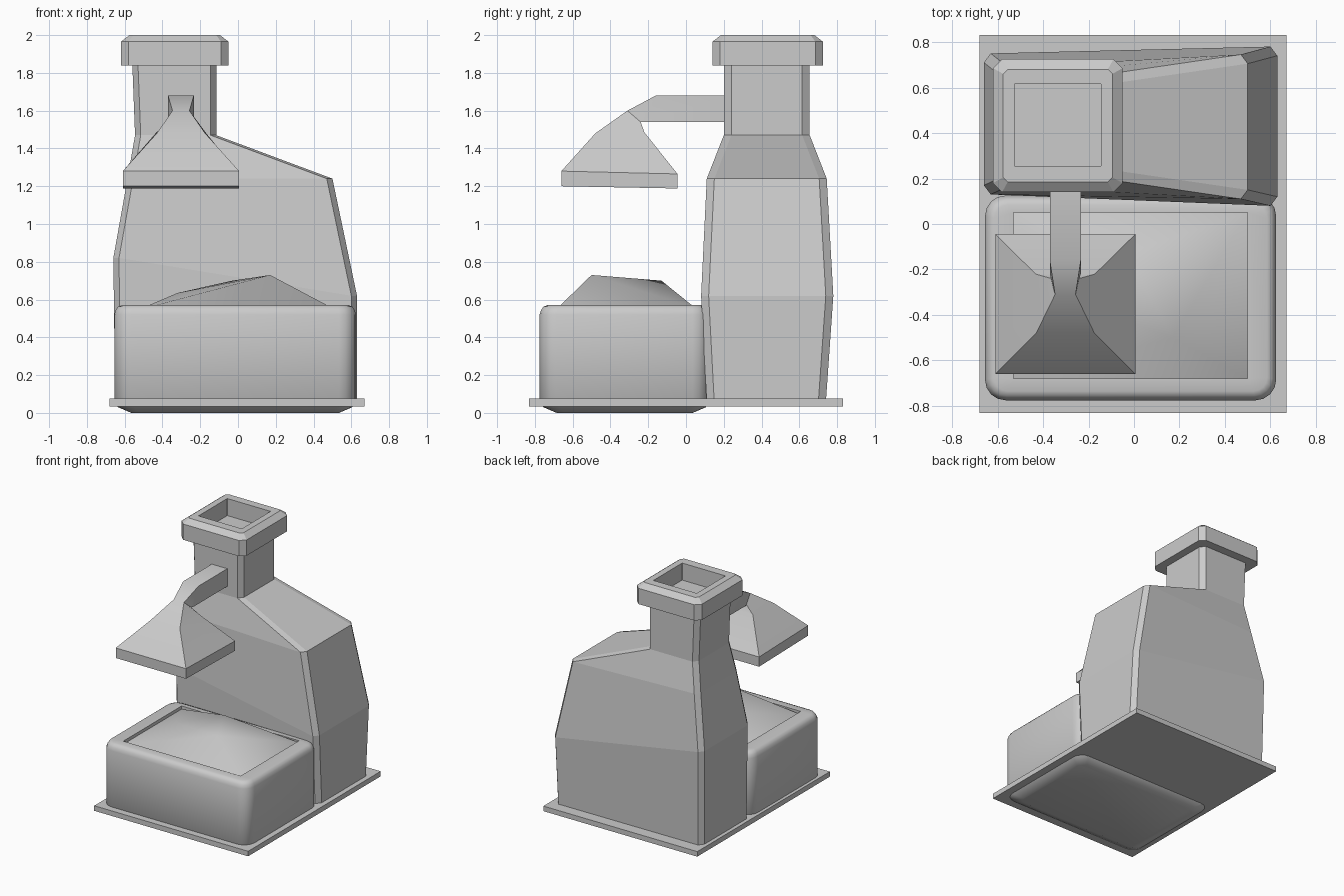
import bpy, bmesh, math

if "Cube" in bpy.data.objects:
    bpy.data.objects.remove(bpy.data.objects["Cube"])


def make(name, verts, faces, smooth=None):
    me = bpy.data.meshes.new(name)
    me.from_pydata(verts, [], faces)
    bm = bmesh.new()
    bm.from_mesh(me)
    bmesh.ops.recalc_face_normals(bm, faces=bm.faces)
    bm.to_mesh(me)
    bm.free()
    ob = bpy.data.objects.new(name, me)
    bpy.context.collection.objects.link(ob)
    if smooth:
        bpy.ops.object.select_all(action='DESELECT')
        ob.select_set(True)
        bpy.context.view_layer.objects.active = ob
        bpy.ops.object.shade_smooth_by_angle(angle=math.radians(smooth))
    return ob


def loft(name, rings, smooth=None):
    """Skin equal-sized rings and cap both ends."""
    n = len(rings[0])
    verts = [p for r in rings for p in r]
    faces = [(k * n + i, k * n + (i + 1) % n, (k + 1) * n + (i + 1) % n, (k + 1) * n + i)
             for k in range(len(rings) - 1) for i in range(n)]
    faces += [tuple(range(n)), tuple(range(len(verts) - n, len(verts)))]
    return make(name, verts, faces, smooth)


def rect_ring(x0, x1, y0, y1, z, r, seg):
    """Rectangle outline with rounded (or chamfered, seg=1) corners."""
    pts = []
    corners = [(x1 - r, y1 - r), (x0 + r, y1 - r), (x0 + r, y0 + r), (x1 - r, y0 + r)]
    for c, (cx, cy) in enumerate(corners):
        for s in range(seg + 1):
            a = math.pi / 2 * (c + s / seg)
            pts.append((cx + r * math.cos(a), cy + r * math.sin(a), z))
    return pts


# Base plate
px, py = (-0.68, 0.67), (-0.83, 0.83)
loft("base_plate", [[(px[0], py[0], z), (px[1], py[0], z), (px[1], py[1], z), (px[0], py[1], z)]
                    for z in (0.035, 0.075)])

# Rounded hearth box with a recessed top
rings = [rect_ring(-0.655 + i, 0.625 - i, -0.775 + i, 0.125 - i, z, r, 4)
         for i, z, r in [(0.09, 0.0, 0.05), (0.02, 0.03, 0.08), (0, 0.06, 0.09), (0, 0.52, 0.09),
                         (0.008, 0.545, 0.085), (0.02, 0.562, 0.075), (0.04, 0.57, 0.06)]]
rings += [rect_ring(-0.53, 0.5, -0.68, 0.05, z, 0.002, 4) for z in (0.57, 0.51)]
loft("hearth_box", rings, 40)

# Heap of coal in the recess
heap = [(-0.53, -0.68, 0.545), (0.5, -0.68, 0.555), (0.5, 0.05, 0.555), (-0.53, 0.05, 0.545),
        (0.17, -0.5, 0.73), (-0.03, -0.13, 0.70), (-0.32, -0.32, 0.635)]
make("coal_heap", heap, [(0, 1, 4), (1, 2, 4), (4, 2, 5), (5, 2, 3), (3, 6, 5), (3, 0, 6),
                         (6, 0, 4), (4, 5, 6)], 60)


# Chimney body: chamfered rings whose left and right ends differ
def body_ring(left, right, cx=0.03, cy=0.04):
    (xl, zl, l0, l1), (xr, zr, r0, r1) = left, right
    return [(xl + cx, l0, zl), (xr - cx, r0, zr), (xr, r0 + cy, zr), (xr, r1 - cy, zr),
            (xr - cx, r1, zr), (xl + cx, l1, zl), (xl, l1 - cy, zl), (xl, l0 + cy, zl)]


loft("chimney_body", [body_ring(*r) for r in [
    ((-0.65, 0.05, 0.13, 0.735), (0.63, 0.05, 0.11, 0.74)),
    ((-0.66, 0.82, 0.13, 0.75), (0.63, 0.62, 0.08, 0.78)),
    ((-0.585, 1.24, 0.165, 0.69), (0.5, 1.24, 0.11, 0.745)),
    ((-0.545, 1.47, 0.2, 0.655), (-0.115, 1.47, 0.2, 0.655)),
    ((-0.56, 1.86, 0.2, 0.655), (-0.115, 1.86, 0.2, 0.655))]])

# Chimney cap with a square flue opening
cap = [(0, 1.84, 0.04), (0, 1.965, 0.04), (0.045, 2.0, 0.02)]
rings = [rect_ring(-0.62 + i, -0.05 - i, 0.14 + i, 0.725 - i, z, r, 1) for i, z, r in cap]
rings += [rect_ring(-0.525, -0.145, 0.255, 0.615, z, 0.001, 1) for z in (2.0, 1.865)]
loft("chimney_cap", rings)


# Hood and its arm: sections given as (y, z, half width) for outer and inner edge
def hood_ring(outer, inner, cx=-0.302):
    (y0, z0, w0), (y1, z1, w1) = outer, inner
    return [(cx - w0, y0, z0), (cx + w0, y0, z0), (cx + w1, y1, z1), (cx - w1, y1, z1)]


loft("smoke_hood", [hood_ring(*r) for r in [
    ((0.22, 1.68, 0.068), (0.22, 1.54, 0.068)),
    ((-0.16, 1.68, 0.068), (-0.22, 1.54, 0.068)),
    ((-0.31, 1.60, 0.045), (-0.24, 1.54, 0.06)),
    ((-0.48, 1.48, 0.128), (-0.22, 1.485, 0.13)),
    ((-0.66, 1.28, 0.308), (-0.045, 1.265, 0.308)),
    ((-0.66, 1.20, 0.308), (-0.045, 1.188, 0.308))]], 30)
